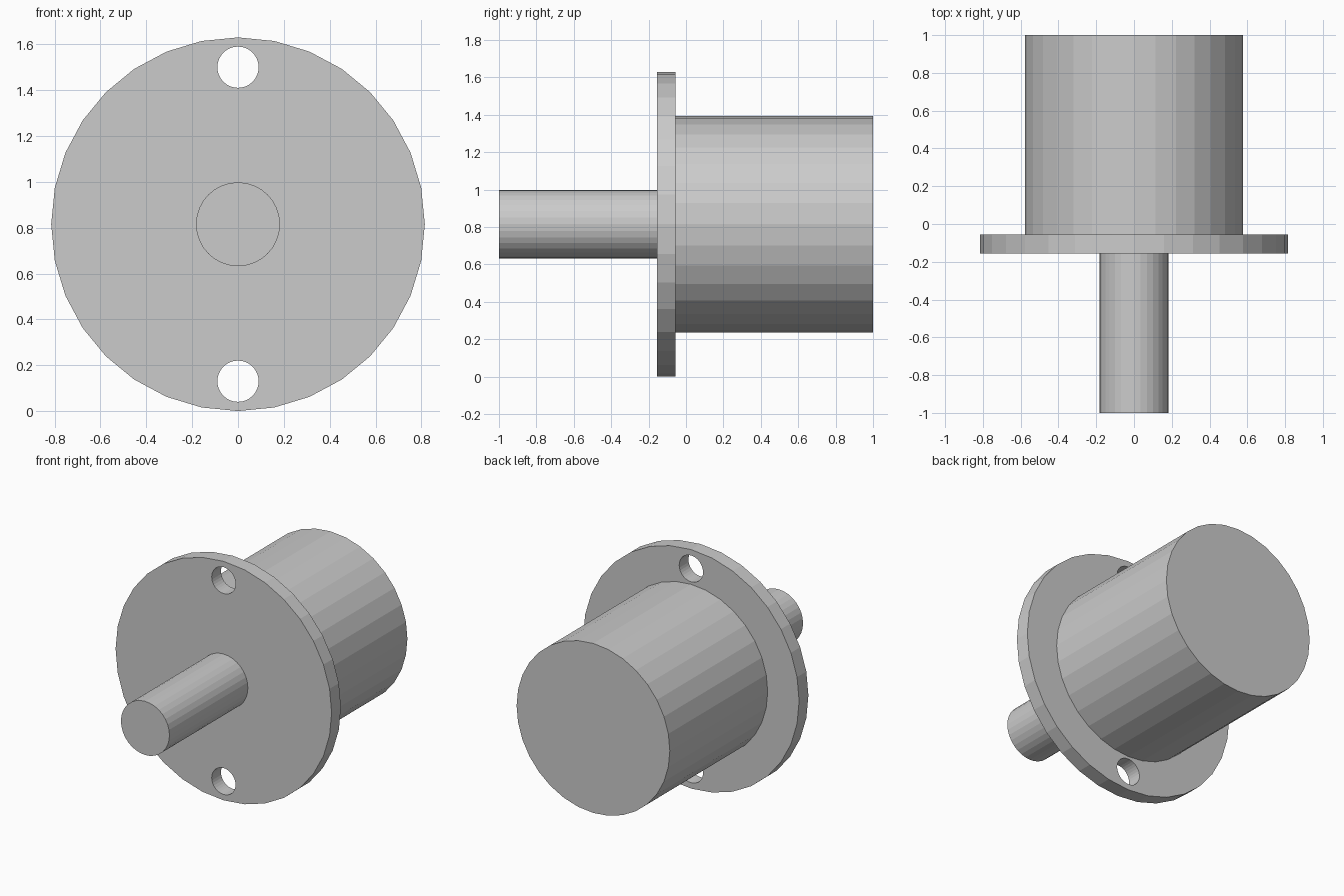
import bpy
import math

if "Cube" in bpy.data.objects:
    bpy.data.objects.remove(bpy.data.objects["Cube"])

CZ = 0.815      # height of the shared axis
SIDES = 32


def cylinder(name, radius, y0, y1, z=CZ):
    """Flat-shaded cylinder lying along y between y0 and y1."""
    bpy.ops.mesh.primitive_cylinder_add(
        vertices=SIDES, radius=radius, depth=y1 - y0,
        location=(0, (y0 + y1) / 2, z), rotation=(math.pi / 2, 0, 0))
    obj = bpy.context.object
    obj.name = name
    return obj


# Main body, flange and shaft share one axis
cylinder("motor_body", 0.578, -0.055, 1.0)
flange = cylinder("mounting_flange", 0.815, -0.155, -0.055)
cylinder("drive_shaft", 0.183, -1.0, -0.155)

# Two bolt holes through the flange, above and below the shaft
for side, label in ((1, "upper"), (-1, "lower")):
    cutter = cylinder(label + "_bolt_hole_cutter", 0.09, -0.3, 0.1, CZ + side * 0.685)
    cutter.hide_render = True
    cutter.display_type = 'WIRE'
    cut = flange.modifiers.new(label + "_bolt_hole", 'BOOLEAN')
    cut.operation = 'DIFFERENCE'
    cut.solver = 'EXACT'
    cut.object = cutter
